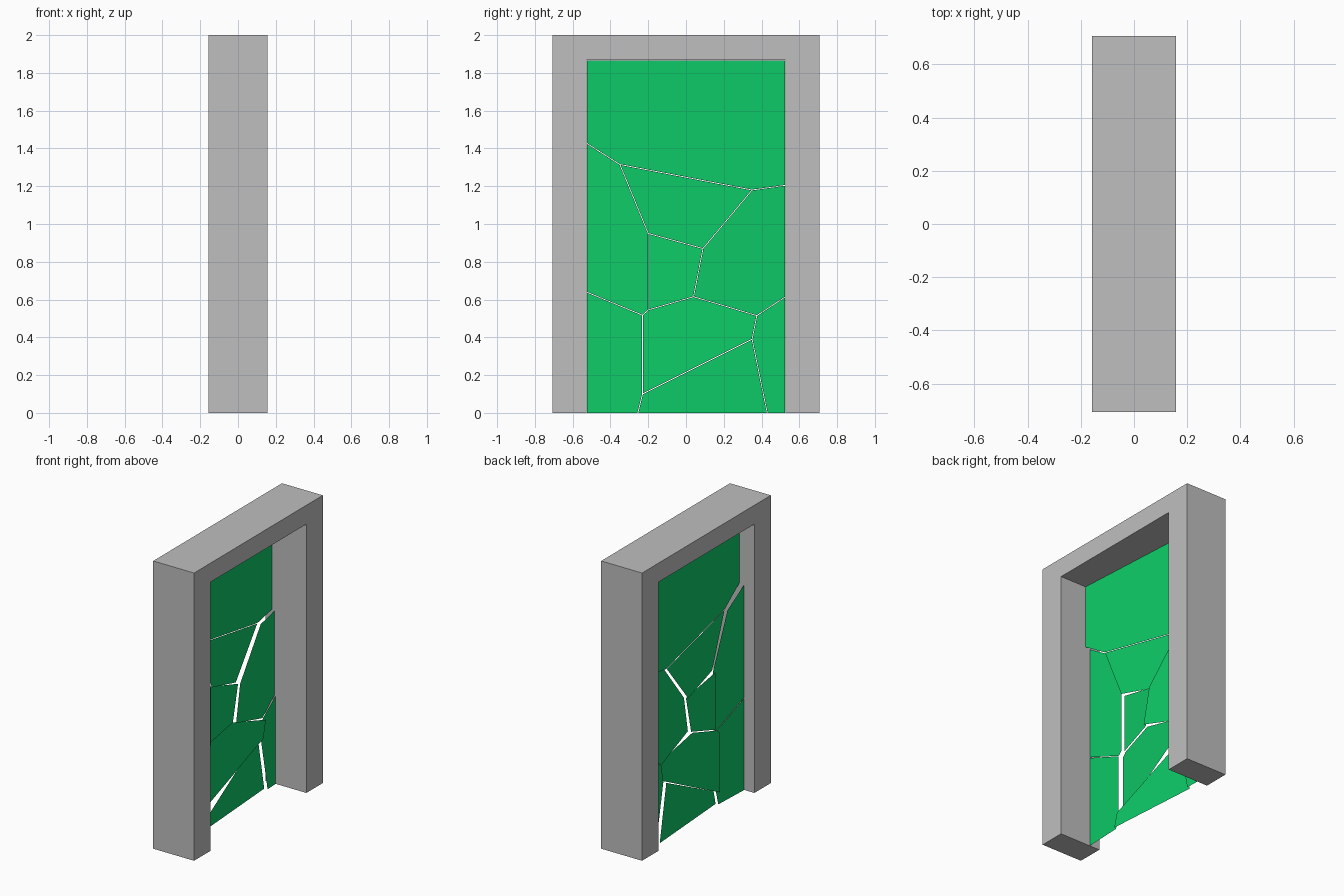
import bpy, bmesh
from mathutils import Vector

if "Cube" in bpy.data.objects:
    bpy.data.objects.remove(bpy.data.objects["Cube"])


def material(name, rgb):
    m = bpy.data.materials.new(name)
    m.diffuse_color = (*rgb, 1)
    m.use_nodes = True
    m.node_tree.nodes["Principled BSDF"].inputs["Base Color"].default_value = m.diffuse_color
    return m


GREY = material("grey stone", (0.52, 0.52, 0.52))
GREEN = material("green glass", (0.0044, 0.597, 0.138))


def add_object(name, bm, mat):
    me = bpy.data.meshes.new(name)
    bm.normal_update()
    bm.to_mesh(me)
    bm.free()
    me.materials.append(mat)
    ob = bpy.data.objects.new(name, me)
    bpy.context.collection.objects.link(ob)
    return ob


# Door frame: U-shaped outline in the YZ plane, extruded along X
W, H, D = 0.707, 2.0, 0.157      # outer half width, height, half depth
OW, OH = 0.527, 1.868            # opening half width and height
outline = [(-W, 0), (-OW, 0), (-OW, OH), (OW, OH),
           (OW, 0), (W, 0), (W, H), (-W, H)]
bm = bmesh.new()
face = bm.faces.new([bm.verts.new((-D, y, z)) for y, z in outline])
ext = bmesh.ops.extrude_face_region(bm, geom=[face])
bmesh.ops.translate(bm, vec=(2 * D, 0, 0),
                    verts=[v for v in ext["geom"] if isinstance(v, bmesh.types.BMVert)])
bmesh.ops.recalc_face_normals(bm, faces=bm.faces)
add_object("door_frame", bm, GREY)

# Crack junctions (y, z) shared by the panel pieces
P = {
    "a": (-OW, 1.428), "b": (-0.35, 1.315), "c": (0.35, 1.18), "d": (OW, 1.205),
    "e": (-0.2, 0.95), "f": (0.09, 0.87), "g": (-0.2, 0.545), "h": (0.04, 0.615),
    "i": (-0.23, 0.517), "j": (-OW, 0.64), "k": (0.375, 0.515), "l": (OW, 0.615),
    "m": (0.35, 0.39), "n": (-0.23, 0.1), "o": (-0.255, 0), "p": (0.43, 0),
    "q": (-OW, 0), "r": (OW, 0), "s": (OW, OH), "t": (-OW, OH),
}

# Panel pieces: name, corner loop, depth at the middle, turn about the upright axis
PIECES = [
    ("panel_top", "abcdst", -0.074, -0.06),
    ("panel_upper_middle", "efcb", -0.074, -0.06),
    ("panel_left", "jigeba", -0.062, 0.03),
    ("panel_right", "hkldcf", -0.04, -0.09),
    ("panel_centre", "ghfe", -0.07, 0.10),
    ("panel_lower_middle", "nmkhgi", -0.08, 0.09),
    ("panel_lower_left", "qonij", -0.058, 0.04),
    ("panel_bottom", "opmn", -0.068, -0.07),
    ("panel_lower_right", "prlkm", -0.06, -0.035),
]
GAP = 0.002                      # half the crack width


def inset_loop(pts):
    """Move every edge of a loop inward, except edges on the opening's border."""
    lines = []
    for a, b in zip(pts, pts[1:] + pts[:1]):
        d = (b - a).normalized()
        border = (a.y == b.y and a.y in (0, OH)) or (a.x == b.x and abs(a.x) == OW)
        lines.append((a + Vector((-d.y, d.x)) * (0 if border else GAP), d))
    out = []
    for i, (q, d) in enumerate(lines):
        p0, d0 = lines[i - 1]
        cross = d0.x * d.y - d0.y * d.x
        w = q - p0
        out.append(p0 + d0 * ((w.x * d.y - w.y * d.x) / cross))
    return out


for name, loop, depth, turn in PIECES:
    bm = bmesh.new()
    pts = inset_loop([Vector(P[c]) for c in loop])
    bm.faces.new([bm.verts.new((depth + turn * p.x, p.x, p.y)) for p in pts])
    add_object(name, bm, GREEN)
